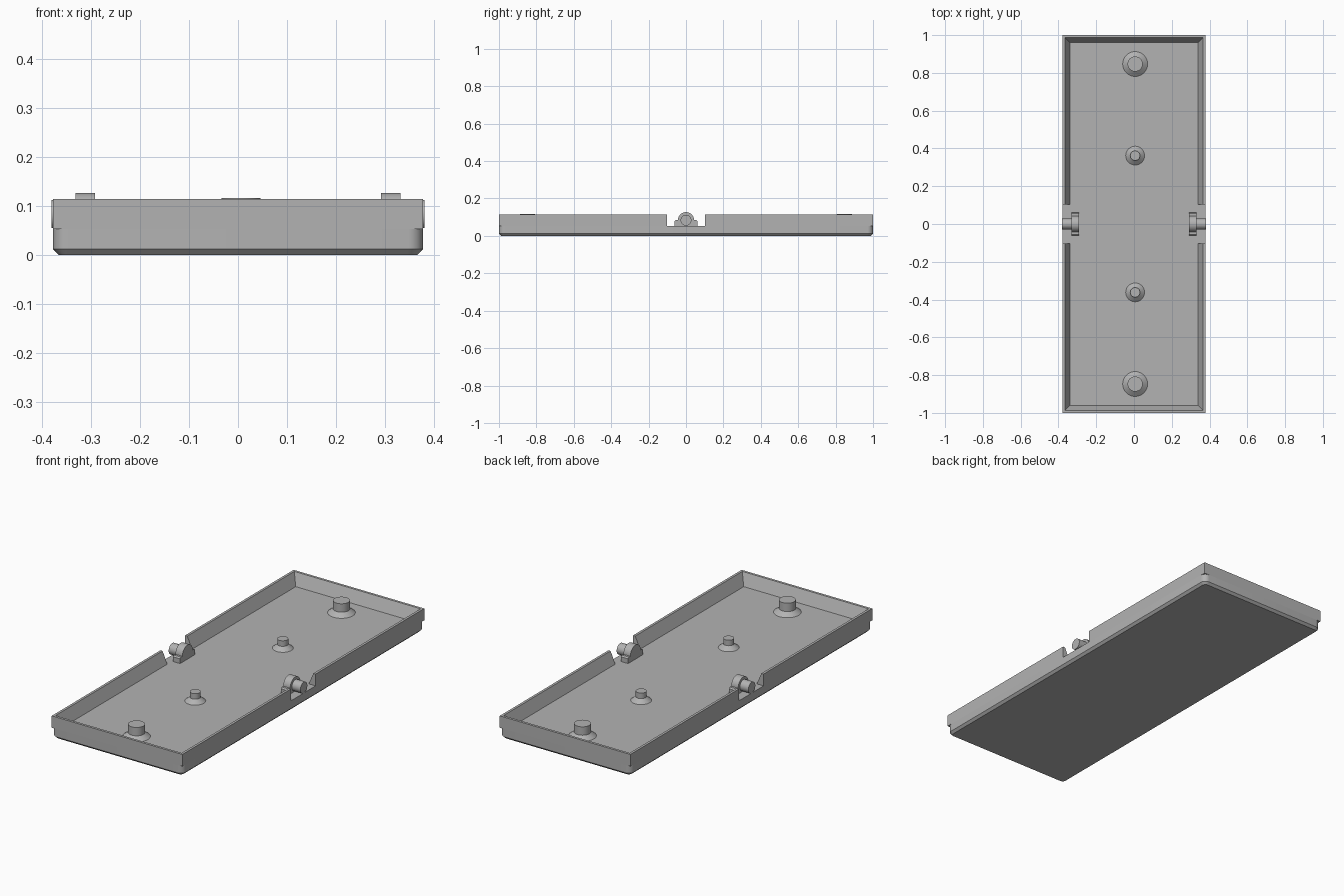
import bpy, bmesh, math

if "Cube" in bpy.data.objects:
    bpy.data.objects.remove(bpy.data.objects["Cube"], do_unlink=True)

grey = bpy.data.materials.new("plain grey")
grey.use_nodes = True
colour = (0.45, 0.45, 0.45, 1)
grey.diffuse_color = colour
grey.node_tree.nodes["Principled BSDF"].inputs["Base Color"].default_value = colour

HX, HY = 0.378, 1.0          # half width and half length
FLOOR, TOP = 0.053, 0.115    # floor and rim heights
NOTCH = 0.102                # half length of side notches


def loft(name, rings, smooth=False):
    """Skin equal-length rings of points and cap both ends."""
    bm = bmesh.new()
    rows = [[bm.verts.new(p) for p in ring] for ring in rings]
    n = len(rows[0])
    for a, b in zip(rows, rows[1:]):
        for i in range(n):
            j = (i + 1) % n
            bm.faces.new((a[i], a[j], b[j], b[i]))
    bm.faces.new(rows[0][::-1])
    bm.faces.new(rows[-1])
    bmesh.ops.recalc_face_normals(bm, faces=bm.faces[:])
    mesh = bpy.data.meshes.new(name)
    bm.to_mesh(mesh)
    bm.free()
    mesh.materials.append(grey)
    obj = bpy.data.objects.new(name, mesh)
    bpy.context.collection.objects.link(obj)
    if smooth:
        bpy.ops.object.select_all(action='DESELECT')
        obj.select_set(True)
        bpy.context.view_layer.objects.active = obj
        bpy.ops.object.shade_smooth_by_angle(angle=math.radians(30))
    return obj


def rounded_rect(hx, hy, r, z, steps=8):
    pts = []
    for k, (sx, sy) in enumerate([(1, 1), (-1, 1), (-1, -1), (1, -1)]):
        for i in range(steps + 1):
            a = (k + i / steps) * math.pi / 2
            pts.append((sx * (hx - r) + r * math.cos(a),
                        sy * (hy - r) + r * math.sin(a), z))
    return pts


def circle(x, y, z, r, n=32):
    return [(x + r * math.cos(2 * math.pi * i / n),
             y + r * math.sin(2 * math.pi * i / n), z) for i in range(n)]


# Base slab with rounded corners and a chamfered underside
c = 0.012
loft("base", [rounded_rect(HX - c, HY - c, 0.018, 0),
              rounded_rect(HX, HY, 0.03, c),
              rounded_rect(HX, HY, 0.03, FLOOR)], smooth=True)

# Two U-shaped walls, thin at the rim and sloping out to the floor
section = [(0, FLOOR), (0, TOP), (0.013, TOP), (0.04, FLOOR)]
for s, name in ((-1, "front_wall"), (1, "back_wall")):
    rings = []
    for sx, corner in ((1, False), (1, True), (-1, True), (-1, False)):
        rings.append([(sx * (HX - d), s * ((HY - d) if corner else NOTCH), z)
                      for d, z in section])
    loft(name, rings)

# Posts with conical feet
for s, side in ((-1, "front"), (1, "back")):
    for size, y, foot, r, top in (("large", 0.847, 0.066, 0.04, 0.117),
                                  ("small", 0.362, 0.05, 0.026, 0.102)):
        loft(f"{side}_{size}_post",
             [circle(0.006, s * y, z, rad) for z, rad in
              ((FLOOR, foot), (FLOOR + 0.02, r), (top, r))], smooth=True)

# Pivot lugs with an arched top, and pins pointing outwards
AXIS = 0.084
arch = [(0.043 * math.cos(math.pi * i / 20), AXIS + 0.043 * math.sin(math.pi * i / 20))
        for i in range(21)]
outline = [(0.062, FLOOR), (0.062, 0.078), (0.055, AXIS)] + arch
outline += [(-0.055, AXIS), (-0.062, 0.078), (-0.062, FLOOR)]
for s, side in ((1, "left"), (-1, "right")):
    loft(side + "_pivot_lug",
         [[(s * x, y, z) for y, z in outline] for x in (0.292, 0.332)], smooth=True)
    loft(side + "_pivot_pin",
         [[(s * x, y, AXIS + z) for y, z, _ in circle(0, 0, 0, 0.029)]
          for x in (0.32, 0.381)], smooth=True)
